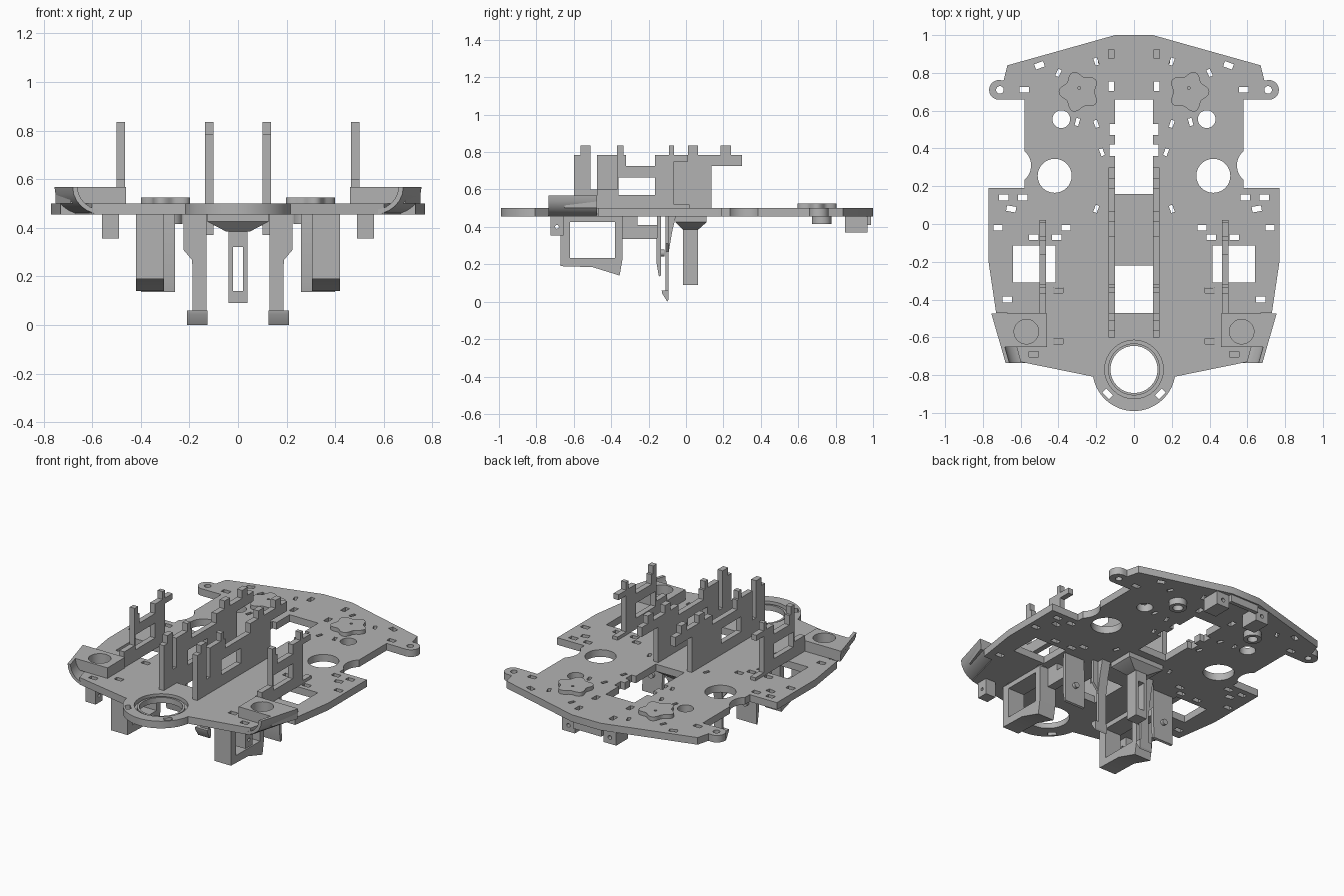
import bpy, bmesh
from math import sin, cos, pi, radians

cube = bpy.data.objects.get("Cube")
if cube:
    bpy.data.objects.remove(cube, do_unlink=True)

grey = bpy.data.materials.new("plain_grey")
grey.use_nodes = True
grey.diffuse_color = (.45, .45, .45, 1)
grey.node_tree.nodes["Principled BSDF"].inputs["Base Color"].default_value = grey.diffuse_color

# Levels shared by many parts
UNDERSIDE, DECK, CORNER_TOP = .455, .5, .567
SILL, RAIL, SHOULDER, PIN = .6, .725, .785, .835

# World position of a profile point (u, v) at depth w
PLACE = {
    "X": lambda u, v, w: (w, u, v),
    "Y": lambda u, v, w: (u, w, v),
    "Z": lambda u, v, w: (u, v, w),
}


def finish(name, bm, mirrored):
    """Clean the mesh, link it as an object and mirror it left to right."""
    bmesh.ops.remove_doubles(bm, verts=bm.verts, dist=1e-5)
    bmesh.ops.recalc_face_normals(bm, faces=bm.faces)
    mesh = bpy.data.meshes.new(name)
    bm.to_mesh(mesh)
    bm.free()
    mesh.materials.append(grey)
    obj = bpy.data.objects.new(name, mesh)
    bpy.context.collection.objects.link(obj)
    if mirrored:
        obj.modifiers.new("mirror", "MIRROR").use_mirror_merge = False
    bpy.ops.object.select_all(action="DESELECT")
    obj.select_set(True)
    bpy.context.view_layer.objects.active = obj
    bpy.ops.object.shade_smooth_by_angle()


def prism(name, loops, axis, low, high, mirrored=True):
    """Extrude a flat outline; every loop after the first is a hole."""
    curve = bpy.data.curves.new(name + "_profile", "CURVE")
    curve.dimensions = "2D"
    curve.fill_mode = "BOTH"
    curve.extrude = (high - low) / 2
    for loop in loops:
        spline = curve.splines.new("POLY")
        spline.points.add(len(loop) - 1)
        for point, (u, v) in zip(spline.points, loop):
            point.co = (u, v, 0, 1)
        spline.use_cyclic_u = True
    profile = bpy.data.objects.new(name + "_profile", curve)
    bpy.context.collection.objects.link(profile)
    graph = bpy.context.evaluated_depsgraph_get()
    filled = bpy.data.meshes.new_from_object(profile.evaluated_get(graph))
    bm = bmesh.new()
    bm.from_mesh(filled)
    bpy.data.objects.remove(profile, do_unlink=True)
    bpy.data.curves.remove(curve)
    bpy.data.meshes.remove(filled)
    middle = (low + high) / 2
    for vert in bm.verts:
        u, v, w = vert.co
        vert.co = PLACE[axis](u, v, w + middle)
    finish(name, bm, mirrored)


def loft(name, first, second, mirrored=True):
    """Bridge two matching loops of points and cap both ends."""
    bm = bmesh.new()
    start = [bm.verts.new(point) for point in first]
    end = [bm.verts.new(point) for point in second]
    bm.faces.new(start)
    bm.faces.new(end)
    for i in range(len(start)):
        bm.faces.new((start[i - 1], start[i], end[i], end[i - 1]))
    finish(name, bm, mirrored)


def arc(cx, cy, radius, start, end, steps=16):
    angles = [radians(start + (end - start) * i / steps) for i in range(steps + 1)]
    return [(cx + radius * cos(angle), cy + radius * sin(angle)) for angle in angles]


def circle(cx, cy, radius, steps=32):
    return arc(cx, cy, radius, 0, 360, steps)[:-1]


def box(left, bottom, right, top):
    return [(left, bottom), (right, bottom), (right, top), (left, top)]


def slot(cx, cy, turn=0, width=.05, height=.03):
    c, s = cos(radians(turn)), sin(radians(turn))
    corners = box(-width / 2, -height / 2, width / 2, height / 2)
    return [(cx + x * c - y * s, cy + x * s + y * c) for x, y in corners]


def flip(loop):
    return [(-x, y) for x, y in reversed(loop)]


def skyline(start, steps, base=DECK):
    """Stepped outline: each step runs to an end position at a height."""
    points = [(start, base)]
    for end, height in steps:
        points += [(start, height), (end, height)]
        start = end
    return points + [(start, base)]


# Deck plate outline: round nose, straight sides, wheel scoop, eared rear
nose_y = -.77
half = arc(0, nose_y, .22, -90, -10)
half += [(.6, -.73), (.67, -.47), (.73, -.47), (.77, -.2), (.77, .19), (.58, .19)]
half += arc(.645, .31, .1, 229, 131)
half += [(.58, .66)] + arc(.715, .71, .052, -90, 90)
half += [(.69, .76), (.67, .84), (.42, .91), (.1, 1)]

# Deck plate openings: round holes, side windows, slots and the notched well
openings = [circle(.42, .255, .09), circle(.385, .555, .047), circle(.71, .71, .02),
            box(.415, -.31, .64, -.115)]
level_slots = [(.58, .71), (.59, .14), (.69, .14), (.72, -.02), (.36, -.02), (.41, -.07),
               (.53, -.07), (.67, -.4), (.4, -.35), (.4, -.62), (.53, -.69)]
openings += [slot(x, y) for x, y in level_slots]
openings += [slot(.12, y, 90) for y in (.73, .9)]
openings += [slot(.5, .84, -20), slot(.65, .08, 10), slot(.14, -.9, 45)]
leaning_slots = [(.4, .8, 25), (.2, .86, -20), (.2, .53, -20), (.3, .54, 15), (.17, .38, -20), (.2, .08, 20)]
openings += [slot(x, y, turn, .02, .04) for x, y, turn in leaning_slots]
well = [(.1, .16)]
for notch in (.36, .47):
    well += [(.1, notch), (.13, notch), (.13, notch + .06), (.1, notch + .06)]
well.append((.1, .66))
openings += [flip(loop) for loop in openings]
openings += [well + flip(well), box(-.1, -.47, .1, -.22), circle(0, nose_y, .155)]
prism("deck_plate", [half + flip(half)[:-1]] + openings, "Z", UNDERSIDE, DECK, False)

# Stepped ring inside the nose
for name, radius, low, high in (("nose_ring_step", .157, UNDERSIDE, .475), ("nose_ring_lip", .138, .475, .49)):
    prism(name, [circle(0, nose_y, radius), circle(0, nose_y, .125)], "Z", low, high, False)

# Front corner blocks with a round pocket, and their flared outer shells
block = [(.46, -.475), (.75, -.475), (.69, -.65), (.46, -.65)]
prism("corner_block", [block, circle(.57, -.57, .065)], "Z", DECK, CORNER_TOP)
section = arc(.56, CORNER_TOP, .12, -90, 0, 6) + arc(.56, CORNER_TOP, .1, 0, -90, 6)
section = [(x, CORNER_TOP + (z - CORNER_TOP) * .93) for x, z in section]
loft("corner_shell", [(x, -.735, z) for x, z in section], [(x + .075, -.475, z) for x, z in section])

# Upright walls with shoulders, pins and a long window
window = box(-.36, .57, -.165, .665)
inner = [(-.565, SHOULDER), (-.51, PIN), (-.475, SILL), (-.365, SHOULDER), (-.335, PIN), (-.32, SHOULDER),
         (-.07, RAIL), (.01, SHOULDER), (.065, PIN), (.135, SHOULDER)]
prism("inner_wall", [skyline(-.6, inner), window], "X", .1, .135)
arm = [(.185, SHOULDER), (.24, PIN), (.3, SHOULDER)]
prism("inner_wall_arm", [skyline(.135, arm, RAIL)], "X", .1, .135)
outer = [(-.37, SILL), (-.335, PIN), (-.32, SHOULDER), (-.165, RAIL), (-.09, SHOULDER), (-.065, PIN), (.02, .52)]
prism("outer_wall", [skyline(-.475, outer), window], "X", .465, .5)
prism("outer_wall_hook", [box(-.065, .75, .01, SHOULDER)], "X", .465, .5)

# Lobed rear pads and their bosses underneath
lobes = []
for i in range(50):
    angle = 2 * pi * i / 50
    radius = .095 + .014 * cos(5 * angle)
    lobes.append((.29 + radius * cos(angle), .7 + radius * sin(angle)))
prism("rear_pad", [lobes, circle(.29, .72, .008)], "Z", DECK, .525)
prism("pad_boss", [circle(.28, .725, .052), circle(.28, .725, .03)], "Z", .415, UNDERSIDE)

# Brackets under the rear edge
prism("rear_bracket", [box(.1, .37, .19, UNDERSIDE), circle(.145, .41, .012)], "Y", .85, .97)
prism("rear_bracket_bar", [box(-.1, .41, .1, UNDERSIDE)], "Y", .965, .99, False)

# Side frames with a window, the arms behind them and the hanging plates
frame = [(-.67, UNDERSIDE), (-.67, .19), (-.5, .185), (-.355, .14), (-.34, .225), (-.34, UNDERSIDE)]
prism("motor_frame", [frame, box(-.62, .235, -.38, .425)], "X", .305, .42)
frame_arm = skyline(-.345, [(-.26, UNDERSIDE), (-.15, .41)], .335)
prism("frame_arm", [frame_arm], "X", .305, .36)
plate = [(-.155, UNDERSIDE), (-.158, .21), (-.145, .135), (-.133, .14), (-.135, UNDERSIDE)]
prism("hanging_plate", [plate], "X", .26, .4)
prism("plate_stud", [circle(.33, .26, .018)], "Y", -.14, -.115)

# Front tabs under the corners
prism("front_tab", [box(-.725, .355, -.655, UNDERSIDE), circle(-.69, .4, .01)], "X", .49, .56)

# Long clip legs with braces and hooked feet
leg = [(.13, UNDERSIDE), (.225, UNDERSIDE), (.225, .31), (.187, .265), (.187, .05), (.13, .05)]
prism("clip_leg", [leg], "Y", -.11, -.094)
brace = [(-.105, UNDERSIDE), (-.055, UNDERSIDE), (-.075, .37), (-.095, .25), (-.105, .25)]
prism("clip_brace", [brace], "X", .13, .19)
foot = [(-.13, .06), (-.128, .045), (-.1, 0), (-.094, .01), (-.094, .06)]
prism("clip_foot", [foot], "X", .125, .21)

# Centre post with a slot, hung from a tapered collar
prism("centre_post", [box(-.04, .09, .04, .39), box(-.02, .14, .02, .32)], "Y", -.015, .065, False)
collar_top = box(-.125, -.055, .125, .11)
collar_bottom = box(-.05, -.015, .05, .065)
loft("post_collar", [(x, y, .385) for x, y in collar_bottom], [(x, y, .425) for x, y in collar_top], False)
prism("collar_base", [collar_top], "Z", .425, UNDERSIDE, False)
